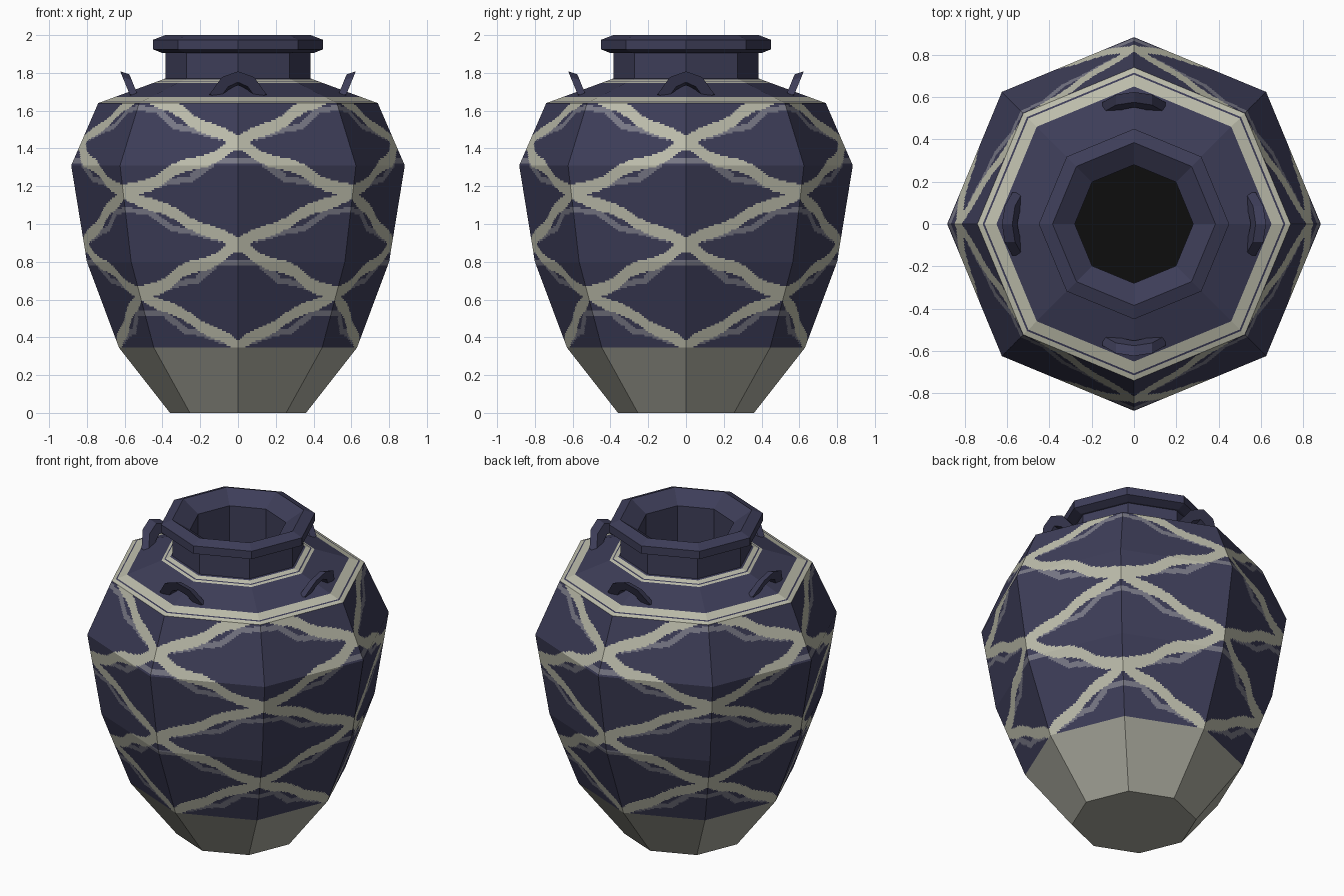
import bpy, bmesh, math
from mathutils import Vector

if "Cube" in bpy.data.objects:
    bpy.data.objects.remove(bpy.data.objects["Cube"])

SIDES = 8


def material(name, rgb):
    m = bpy.data.materials.new(name)
    m.diffuse_color = (*rgb, 1)
    m.use_nodes = True
    m.node_tree.nodes["Principled BSDF"].inputs["Base Color"].default_value = m.diffuse_color
    return m


NAVY = material("navy glaze", (0.047, 0.047, 0.098))
CREAM = material("cream line", (0.51, 0.51, 0.41))
GREY = material("grey line", (0.19, 0.19, 0.24))
CLAY = material("bare clay", (0.40, 0.40, 0.34))
BLACK = material("dark inside", (0.004, 0.004, 0.004))


def corner(r, z, k):
    a = math.tau * k / SIDES
    return Vector((r * math.cos(a), r * math.sin(a), z))


def finish(bm, name, mats):
    me = bpy.data.meshes.new(name)
    bm.to_mesh(me)
    bm.free()
    for m in mats:
        me.materials.append(m)
    ob = bpy.data.objects.new(name, me)
    bpy.context.collection.objects.link(ob)
    return ob


def lathe(name, profile, mats, rule=None, cap_start=False, cap_end=False):
    """Octagonal loft of (r, z) points; rule(i) gives the material of segment i."""
    bm = bmesh.new()
    rings = [[bm.verts.new(corner(r, z, k)) for k in range(SIDES)] for r, z in profile]
    for i in range(len(rings) - 1):
        for k in range(SIDES):
            n = (k + 1) % SIDES
            f = bm.faces.new((rings[i][k], rings[i][n], rings[i + 1][n], rings[i + 1][k]))
            f.material_index = rule(i) if rule else 0
    if cap_start:
        bm.faces.new(rings[0][::-1])
    if cap_end:
        bm.faces.new(rings[-1])
    return finish(bm, name, mats)


# bare foot of the jar
lathe("foot", [(0.36, 0), (0.63, 0.345)], [CLAY], cap_start=True)

# shoulder with two double cream bands
shoulder_r = [0.74, 0.715, 0.706, 0.65, 0.448, 0.432, 0.424, 0.397, 0.385]
shoulder = [(r, 1.64 + (0.74 - r) * 0.13 / 0.355) for r in shoulder_r]
lathe("shoulder", shoulder, [NAVY, CREAM], lambda i: int(i in (0, 2, 4, 6)))

# neck, rim and inner wall
lathe("neck_and_rim", [(0.385, 1.77), (0.385, 1.905), (0.40, 1.905), (0.45, 1.925),
                       (0.45, 1.975), (0.385, 2.0), (0.28, 1.93), (0.28, 1.60)], [NAVY])
lathe("inside_floor", [(0.281, 1.599), (0.28, 1.60)], [BLACK], cap_end=True)

# painted body pattern: lattice of ogee lines with a cloud arch in each cell
PITCH, NODE = 0.54, 1.43
ARCH = [(0, 0.092), (0.2, 0.1), (0.31, 0.145), (0.41, 0.19), (0.62, 0.21), (0.85, 0.25), (1, 0.27)]


def wrap(d):
    return (d + PITCH / 2) % PITCH - PITCH / 2


def arch_drop(s):
    for (a, p), (b, q) in zip(ARCH, ARCH[1:]):
        if s <= b:
            return p + (q - p) * (s - a) / (b - a), abs((q - p) / (b - a))
    return ARCH[-1][1], 0


def paint(s, z):
    """s runs from 0 at the front, back and side edges to 1 at the diagonal edges."""
    low = NODE - 0.26 * s - 0.012 * (1 - math.cos(4 * math.pi * s))
    high = NODE + 0.28 * s + 0.008 * math.sin(4 * math.pi * s)
    if min(abs(wrap(z - low)), abs(wrap(z - high))) < 0.034:
        return 1
    for t, node in ((s, NODE), (1 - s, NODE - 0.265)):
        drop, slope = arch_drop(t)
        if t < 0.85 and abs(wrap(z - node + drop)) < 0.014 + 0.02 * slope:
            return 2
    return 0


# body: each flat facet is cut into small cells and coloured by the pattern
COLS, STEP = 44, 0.01
body = [(0.63, 0.345), (0.80, 0.80), (0.883, 1.31), (0.74, 1.64)]
levels = [body[0]]
for (r0, z0), (r1, z1) in zip(body, body[1:]):
    n = round((z1 - z0) / STEP)
    levels += [(r0 + (r1 - r0) * j / n, z0 + (z1 - z0) * j / n) for j in range(1, n + 1)]
bm = bmesh.new()
rows = []
for r, z in levels:
    row = []
    for k in range(SIDES):
        a, b = corner(r, z, k), corner(r, z, k + 1)
        row += [bm.verts.new(a.lerp(b, c / COLS)) for c in range(COLS)]
    rows.append(row)
total = SIDES * COLS
for i in range(len(rows) - 1):
    z = (levels[i][1] + levels[i + 1][1]) / 2
    for c in range(total):
        s = (c % COLS + 0.5) / COLS
        if (c // COLS) % 2:
            s = 1 - s
        n = (c + 1) % total
        f = bm.faces.new((rows[i][c], rows[i][n], rows[i + 1][n], rows[i + 1][c]))
        f.material_index = paint(s, z)
finish(bm, "painted_body", [NAVY, CREAM, GREY])


# four arched lugs on the shoulder
def lug(name, angle):
    out = Vector((math.cos(angle), math.sin(angle), 0))
    side = Vector((-math.sin(angle), math.cos(angle), 0))
    up = Vector((0, 0, 1))
    lean = out * 0.38 + up * 0.925
    thick = (out * 0.9 + up * 0.3) * 0.027
    base = out * 0.55 + up * 1.68
    outer = [(-0.15, 0.0), (-0.085, 0.097), (0, 0.13), (0.085, 0.097), (0.15, 0.0)]
    inner = [(-0.10, -0.03), (-0.052, 0.042), (0, 0.068), (0.052, 0.042), (0.10, -0.03)]
    bm = bmesh.new()
    secs = []
    for o, i in zip(outer, inner):
        secs.append([bm.verts.new(base + side * u + lean * v + thick * w)
                     for (u, v), w in ((o, 1), (o, -1), (i, -1), (i, 1))])
    for a, b in zip(secs, secs[1:]):
        for k in range(4):
            n = (k + 1) % 4
            bm.faces.new((a[k], a[n], b[n], b[k]))
    bm.faces.new(secs[0])
    bm.faces.new(secs[-1])
    bmesh.ops.recalc_face_normals(bm, faces=bm.faces)
    finish(bm, name, [NAVY])


for i, place in enumerate(("right", "back", "left", "front")):
    lug("lug_" + place, i * math.pi / 2)
